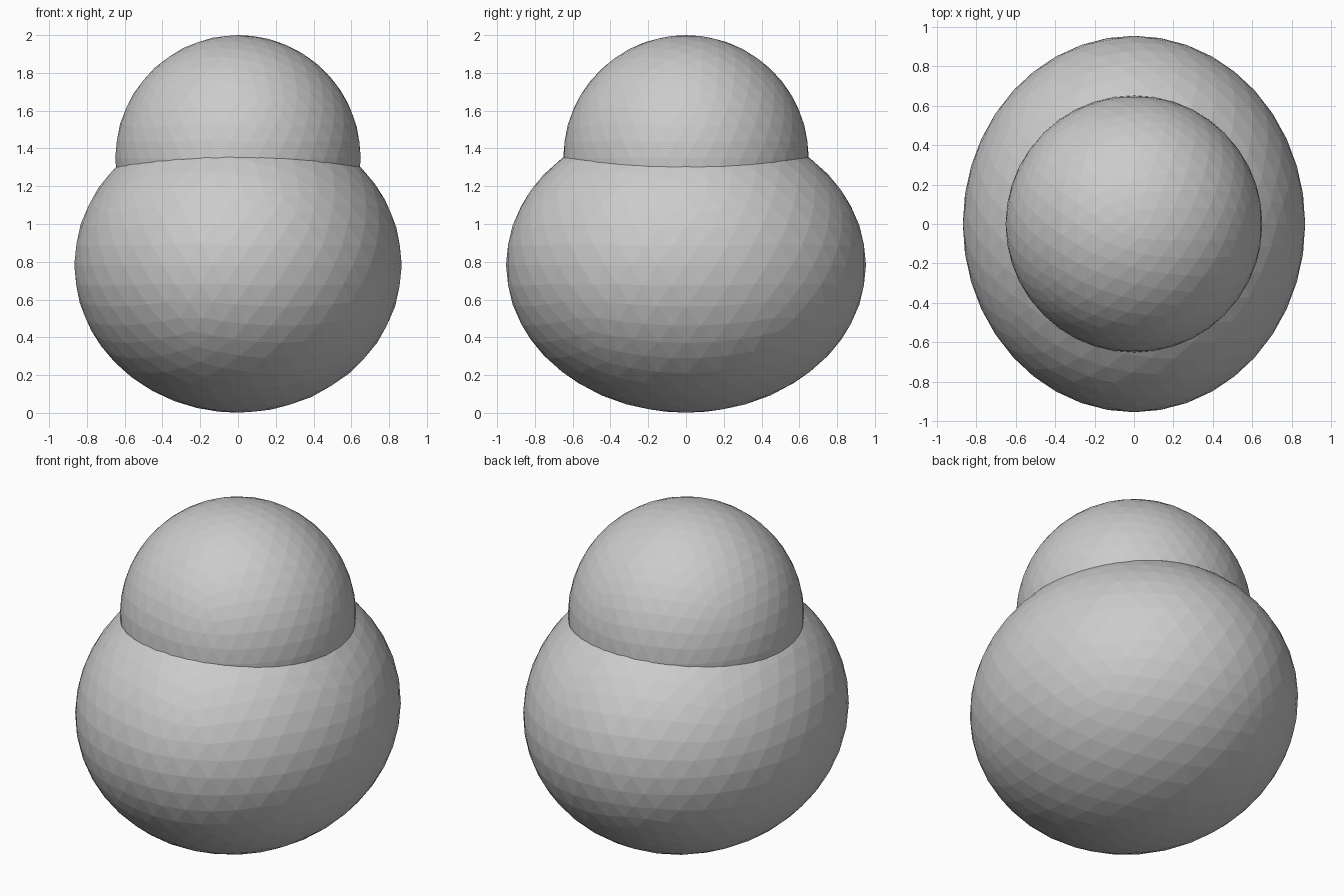
import bpy

if "Cube" in bpy.data.objects:
    bpy.data.objects.remove(bpy.data.objects["Cube"])


def ellipsoid(name, centre_z, radii):
    bpy.ops.mesh.primitive_ico_sphere_add(subdivisions=4, radius=1, location=(0, 0, centre_z))
    obj = bpy.context.object
    obj.name = name
    obj.scale = radii
    bpy.ops.object.transform_apply(location=False, rotation=False, scale=True)
    bpy.ops.object.shade_flat()
    return obj


# Wide, slightly squashed lower body
ellipsoid("body", 0.783, (0.867, 0.953, 0.782))

# Round upper ball sunk into the body
ellipsoid("head", 1.35, (0.65, 0.65, 0.65))
